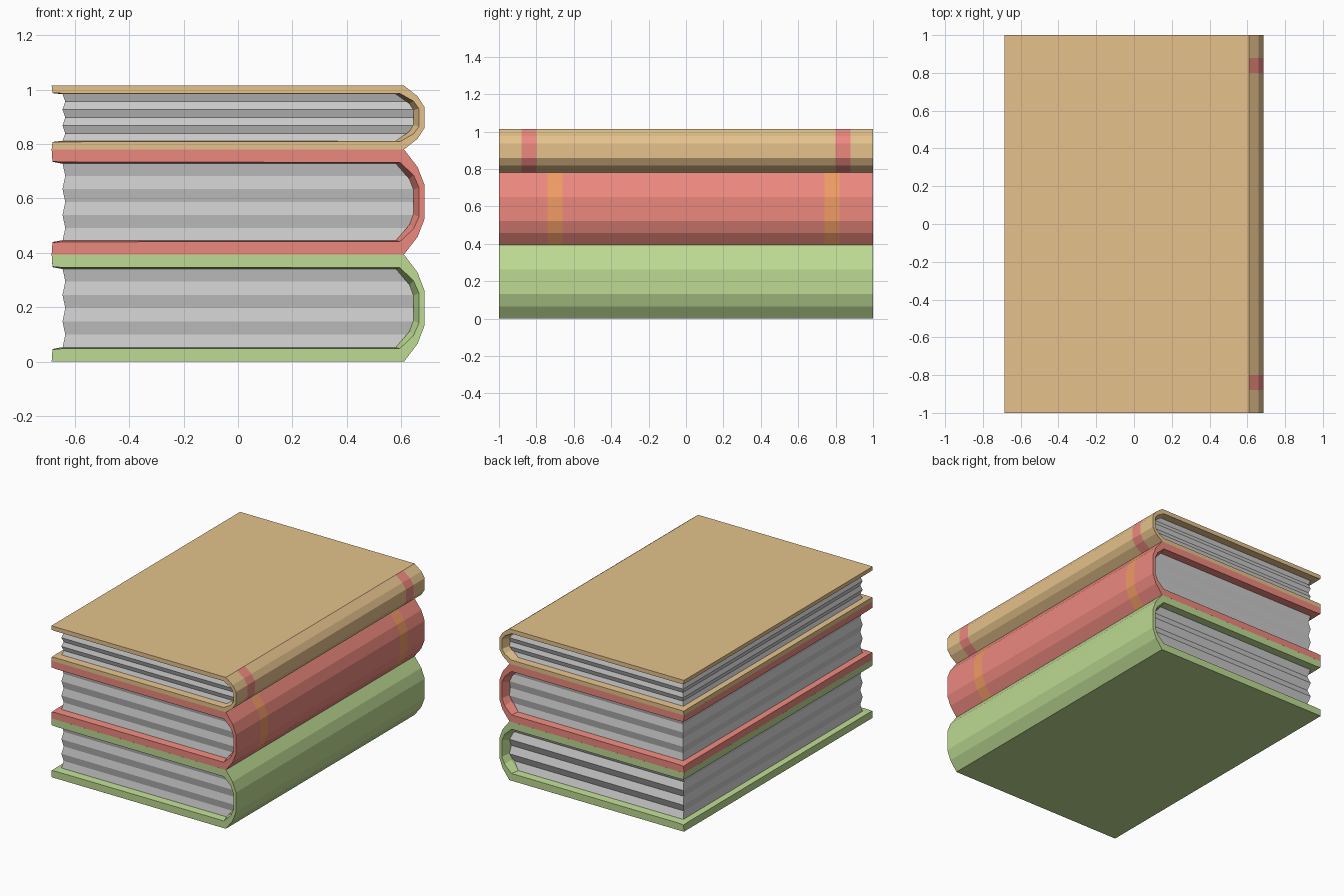
import bpy, bmesh

if "Cube" in bpy.data.objects:
    bpy.data.objects.remove(bpy.data.objects["Cube"])


def material(name, rgb):
    m = bpy.data.materials.new(name)
    m.diffuse_color = (*rgb, 1)
    m.use_nodes = True
    m.node_tree.nodes["Principled BSDF"].inputs["Base Color"].default_value = m.diffuse_color
    return m


def finish(name, bm, mats=()):
    bmesh.ops.recalc_face_normals(bm, faces=bm.faces)
    me = bpy.data.meshes.new(name)
    bm.to_mesh(me)
    bm.free()
    for m in mats:
        me.materials.append(m)
    ob = bpy.data.objects.new(name, me)
    bpy.context.collection.objects.link(ob)


H = 0.39  # thickness of a full-size book

# Lower halves of the cover section (x, z); the upper halves are mirrored
OUTER = [(-.685, 0), (-.65, 0), (.61, 0), (.66, .065), (.685, .13)]
INNER_END = [(-.682, .044), (-.65, .047), (.595, .048), (.645, .095), (.665, .14)]
INNER_MID = [(-.682, .046), (-.65, .052), (.58, .052), (.63, .11), (.645, .15)]


def mirrored(half):
    return half + [(x, H - z) for x, z in reversed(half)]


def cover(name, z0, s, mats, bands):
    """Wrap-around cover: sections lofted along y, inner edge chamfered at the ends."""
    bm = bmesh.new()
    ys = sorted([-1, -.95, .95, 1] + [y for b in bands for y in b])
    rings = []
    for y in ys:
        inner = INNER_END if abs(y) == 1 else INNER_MID
        rings.append([[bm.verts.new((x, y, z0 + z * s)) for x, z in mirrored(p)]
                      for p in (OUTER, inner)])
    n = len(rings[0][0])
    for j in range(len(ys) - 1):
        (oa, ia), (ob, ib) = rings[j], rings[j + 1]
        banded = any(b[0] <= ys[j] and ys[j + 1] <= b[1] for b in bands)
        for i in range(n - 1):
            f = bm.faces.new((oa[i], oa[i + 1], ob[i + 1], ob[i]))
            if banded and 2 <= i <= n - 4:  # spine faces only
                f.material_index = 1
            bm.faces.new((ia[i], ib[i], ib[i + 1], ia[i + 1]))
        for i in (0, n - 1):  # fore-edge of each board
            bm.faces.new((oa[i], ob[i], ib[i], ia[i]))
    for o, inn in (rings[0], rings[-1]):  # head and tail rims
        for i in range(n - 1):
            bm.faces.new((o[i], o[i + 1], inn[i + 1], inn[i]))
    finish(name, bm, mats)


def pages(name, z0, s, back_depth):
    """Page block: stacked rings, alternately inset for a rippled edge."""
    bm = bmesh.new()
    right = [.58, .627, .645, .645, .645, .627, .58]
    rings = []
    for k, xr in enumerate(right):
        z = z0 + s * (.05 + k * (H - .10) / 6)
        odd = k % 2
        xl, yf, yb = -.645 + .01 * odd, -.95 + .01 * odd, .95 - back_depth * odd
        rings.append([bm.verts.new((x, y, z)) for x, y in
                      ((xl, yf), (xr, yf), (xr, yb), (xl, yb))])
    for a, b in zip(rings, rings[1:]):
        for i in range(4):
            m = (i + 1) % 4
            bm.faces.new((a[i], a[m], b[m], b[i]))
    bm.faces.new(rings[0])
    bm.faces.new(rings[-1])
    finish(name, bm)


green = material("green", (.51, .70, .29))
red = material("red", (.84, .25, .21))
tan = material("tan", (.78, .54, .26))
orange = material("orange", (.87, .33, .13))

# Stack of books: name, base z, thickness scale, materials, spine bands, back ripple
books = [
    ("bottom_book", 0, 1.01, [green], [], .02),
    ("middle_book", .394, .99, [red, orange], [(-.74, -.66), (.74, .82)], .01),
    ("top_book", .78, .602, [tan, red], [(-.88, -.80), (.80, .88)], .01),
]
for name, z0, s, mats, bands, depth in books:
    cover(name + "_cover", z0, s, mats, bands)
    pages(name + "_pages", z0, s, depth)
